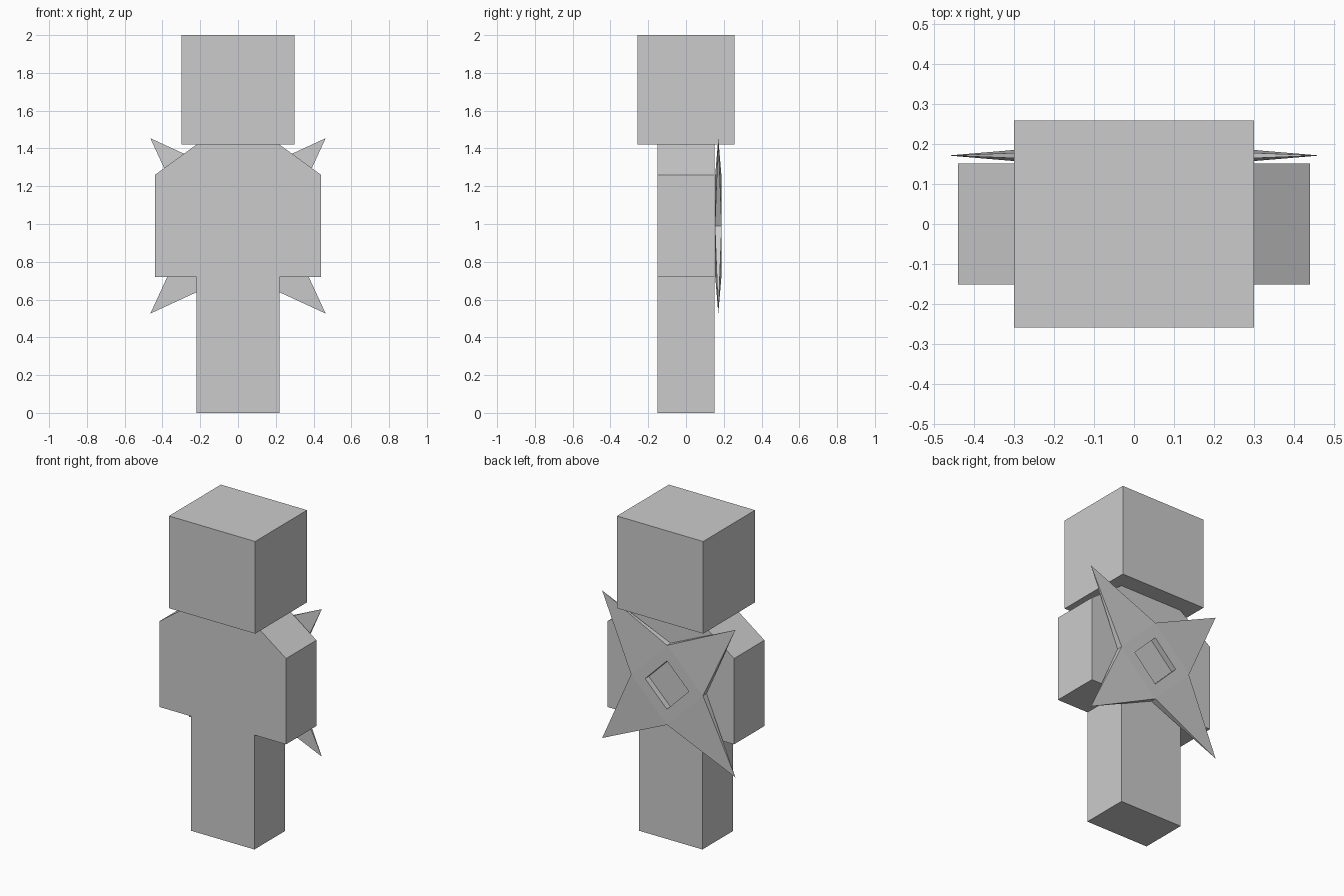
import bpy, bmesh
from math import sin, cos, pi

if "Cube" in bpy.data.objects:
    bpy.data.objects.remove(bpy.data.objects["Cube"])


def make_object(name, bm):
    bmesh.ops.recalc_face_normals(bm, faces=bm.faces)
    mesh = bpy.data.meshes.new(name)
    bm.to_mesh(mesh)
    bm.free()
    obj = bpy.data.objects.new(name, mesh)
    bpy.context.collection.objects.link(obj)
    return obj


# Head: plain box
bpy.ops.mesh.primitive_cube_add(size=1, location=(0, 0, 1.71))
head = bpy.context.object
head.name = "head"
head.scale = (0.6, 0.516, 0.58)

# Body: blocky silhouette with sloped shoulders, mirrored and extruded in depth
half = [(0.22, 0), (0.22, 0.72), (0.44, 0.72), (0.44, 1.26), (0.22, 1.42)]
outline = half + [(-x, z) for x, z in reversed(half)]
bm = bmesh.new()
face = bm.faces.new([bm.verts.new((x, -0.151, z)) for x, z in outline])
result = bmesh.ops.extrude_face_region(bm, geom=[face])
moved = [v for v in result["geom"] if isinstance(v, bmesh.types.BMVert)]
bmesh.ops.translate(bm, verts=moved, vec=(0, 0.302, 0))
make_object("body", bm)

# Throwing star on the back: tapered blades around a square hole
CENTRE_Y, CENTRE_Z, HALF_THICK = 0.171, 0.99, 0.018
TIP, NOTCH, HOLE = 0.464 * 2 ** 0.5, 0.25, 0.152
bm = bmesh.new()


def star_vert(radius, angle, dy):
    return bm.verts.new((radius * cos(angle), CENTRE_Y + dy,
                         CENTRE_Z + radius * sin(angle)))


tips = [star_vert(TIP, pi / 4 + i * pi / 2, 0) for i in range(4)]
sides = []
for dy in (-HALF_THICK, HALF_THICK):
    notch = [star_vert(NOTCH, i * pi / 2, dy) for i in range(4)]
    hole = [star_vert(HOLE, i * pi / 2, dy) for i in range(4)]
    sides.append((notch, hole))
    for i in range(4):
        j = (i + 1) % 4
        bm.faces.new((notch[i], tips[i], notch[j]))
        bm.faces.new((notch[i], notch[j], hole[j], hole[i]))

# Blade edges and hole walls join the two sides
(notch_a, hole_a), (notch_b, hole_b) = sides
for i in range(4):
    j = (i + 1) % 4
    bm.faces.new((notch_a[i], tips[i], notch_b[i]))
    bm.faces.new((notch_a[j], notch_b[j], tips[i]))
    bm.faces.new((hole_a[i], hole_a[j], hole_b[j], hole_b[i]))
make_object("back_star", bm)
